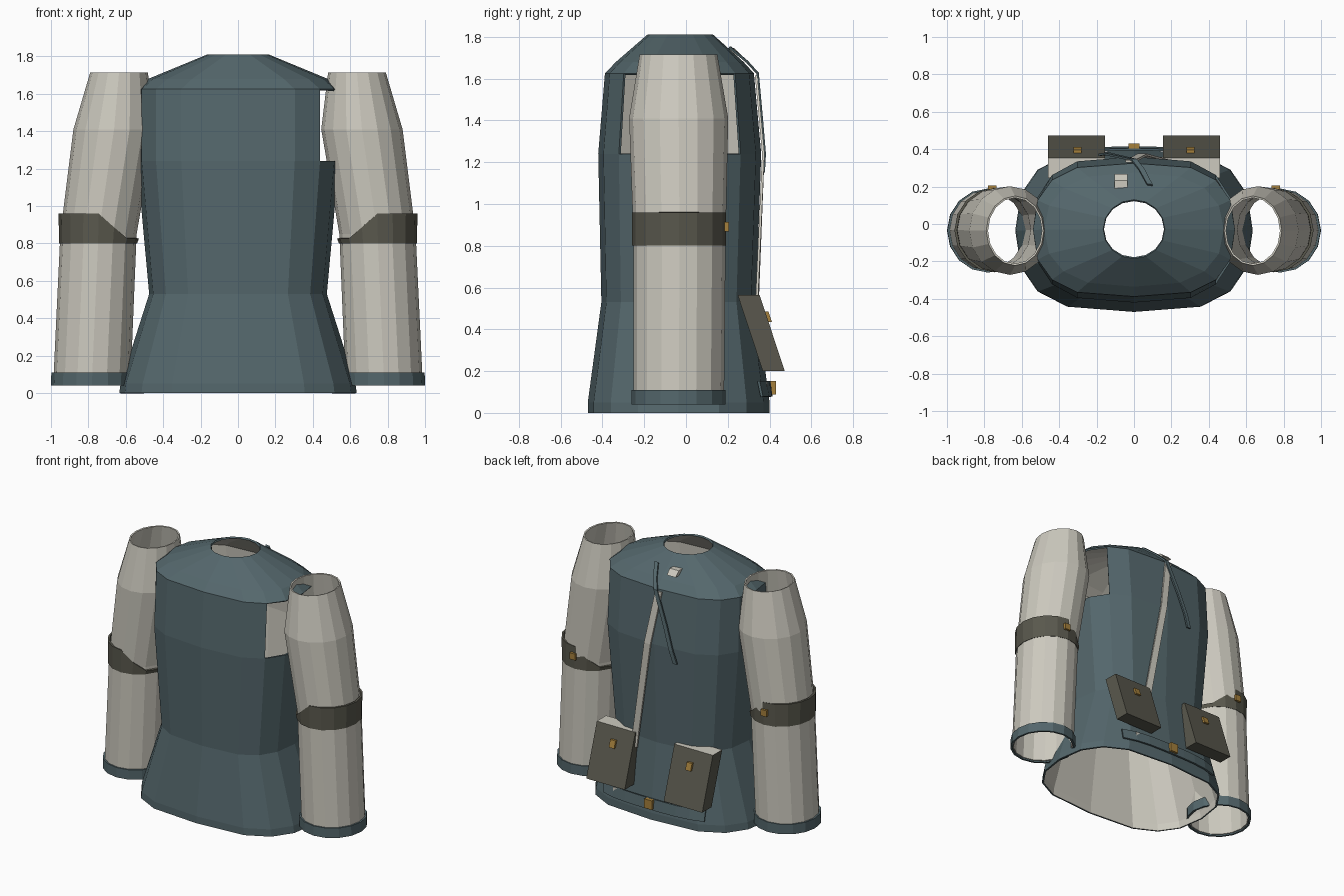
import bpy, bmesh
from math import sin, cos, pi, sqrt, copysign

cube = bpy.data.objects.get("Cube")
if cube:
    bpy.data.objects.remove(cube, do_unlink=True)


def material(name, r, g, b):
    m = bpy.data.materials.new(name)
    m.use_nodes = True
    m.diffuse_color = (r, g, b, 1)
    bsdf = m.node_tree.nodes["Principled BSDF"]
    bsdf.inputs["Base Color"].default_value = (r, g, b, 1)
    bsdf.inputs["Roughness"].default_value = 0.9
    return m


TEAL = material("dark teal cloth", 0.089, 0.136, 0.150)
LINEN = material("pale linen", 0.61, 0.59, 0.52)
LEATHER = material("dark olive leather", 0.10, 0.097, 0.074)
BRASS = material("brass", 0.376, 0.216, 0.045)
SIDES = 16


def finish(name, bm, mats, thickness=0, offset=-1, lining=0):
    mesh = bpy.data.meshes.new(name)
    bm.to_mesh(mesh)
    bm.free()
    for m in mats:
        mesh.materials.append(m)
    ob = bpy.data.objects.new(name, mesh)
    bpy.context.collection.objects.link(ob)
    if thickness:
        mod = ob.modifiers.new("cloth thickness", "SOLIDIFY")
        mod.thickness = thickness
        mod.offset = offset
        mod.material_offset = lining
    return ob


def skin(rings, skip=lambda row, col: False):
    """Join closed rings of points, from bottom to top, into an open tube."""
    bm = bmesh.new()
    rows = [[bm.verts.new(p) for p in ring] for ring in rings]
    for r, (low, high) in enumerate(zip(rows, rows[1:])):
        for c in range(SIDES):
            d = (c + 1) % SIDES
            if not skip(r, c):
                bm.faces.new((low[c], low[d], high[d], high[c]))
    return bm


def spow(v, e):
    return copysign(abs(v) ** e, v) if abs(v) > 1e-6 else 0.0


# Torso rings: height, half width, front y, back y, x and y roundness
TORSO = [(0, .635, -.47, .40, .6, .84),
         (.05, .628, -.47, .40, .6, .84),
         (.53, .475, -.405, .335, .6, .84),
         (1.24, .54, -.42, .36, .6, .84),
         (1.625, .54, -.388, .325, .6, .84),
         (1.68, .48, -.335, .275, .7, .9),
         (1.81, .165, -.185, .13, 1, 1)]
ARMHOLE_ROW = 3


def torso_ring(z, a, front, back, ex, ey):
    mid, b = (front + back) / 2, (back - front) / 2
    angles = [2 * pi * i / SIDES for i in range(SIDES)]
    return [(a * spow(cos(t), ex), mid + b * spow(sin(t), ey), z) for t in angles]


def back_y(x, z):
    """Depth of the torso's back surface at x and z."""
    for lo, hi in zip(TORSO, TORSO[1:]):
        if z <= hi[0]:
            break
    t = (z - lo[0]) / (hi[0] - lo[0])
    _, a, front, back, ex, ey = [p + (q - p) * t for p, q in zip(lo, hi)]
    c = min(1, abs(x) / a) ** (1 / ex)
    return (front + back) / 2 + (back - front) / 2 * sqrt(1 - c * c) ** ey


# Torso with open armholes and a pale lining
quarter = SIDES // 8
bm = skin([torso_ring(*row) for row in TORSO],
          lambda r, c: r == ARMHOLE_ROW and (c < quarter or c >= SIDES - quarter))
finish("torso", bm, [TEAL, LINEN], 0.012, -1, 1)


def oval(x_in, x_out, y_front, y_back, z, side, height=None):
    cx, cy = (x_in + x_out) / 2, (y_front + y_back) / 2
    rx, ry = (x_out - x_in) / 2, (y_back - y_front) / 2
    ring = []
    for i in range(SIDES):
        t = 2 * pi * i / SIDES
        h = height(cos(t) * side) if height else z
        ring.append((side * cx + rx * cos(t), cy + ry * sin(t), h))
    return ring


def box(name, centre, size, mat, slope=0.0, top=None):
    """Box whose depth shifts with height by the given slope."""
    bm = bmesh.new()
    bmesh.ops.create_cube(bm, size=1)
    for f in bm.faces:
        f.material_index = 1 if top and f.normal.z > 0.5 else 0
    for v in bm.verts:
        x, y, z = (v.co[i] * size[i] for i in range(3))
        v.co = (centre[0] + x, centre[1] + y + slope * z, centre[2] + z)
    return finish(name, bm, [mat, top] if top else [mat])


def band_top(outward):
    # The band is full height outside and drops toward the body
    if outward > -0.1:
        return 0.96
    return max(0.825, 0.92 - 0.11 * (-outward - 0.2) / 0.6)


# Sleeves, cuffs, arm bands, pouches: one set per side
for side, label in ((1, "left"), (-1, "right")):
    sleeve = [oval(.575, .988, -.25, .182, .05, side),
              oval(.542, .95, -.252, .19, .85, side),
              oval(.445, .88, -.272, .202, 1.41, side),
              oval(.482, .79, -.222, .15, 1.715, side)]
    finish(label + "_sleeve", skin(sleeve), [LINEN], 0.01)

    cuff = [oval(.56, 1.0, -.26, .19, .04, side),
            oval(.56, .998, -.26, .19, .11, side)]
    finish(label + "_cuff", skin(cuff), [TEAL], 0.014)

    band = [oval(.54, .956, -.258, .192, .80, side),
            oval(.53, .96, -.258, .192, .96, side, band_top)]
    finish(label + "_arm_band", skin(band), [LEATHER], 0.014)
    box(label + "_arm_band_buckle", (side * .757, .19, .89), (.045, .03, .045), BRASS)

    box(label + "_pouch", (side * .307, .36, .382), (.305, .105, .365),
        LEATHER, -.33, LINEN)
    box(label + "_pouch_clasp", (side * .303, .388, .46), (.042, .03, .05), BRASS, -.33)


def strip(name, path, width, mat, lift, upright=False):
    """Flat band laid over the torso's back along (x, z) points."""
    bm = bmesh.new()
    rows = []
    for x, z in path:
        row = []
        for s in (-.5, .5):
            px, pz = (x, z + s * width) if upright else (x + s * width, z)
            row.append(bm.verts.new((px, back_y(px, pz) + lift, pz)))
        rows.append(row)
    for p, q in zip(rows, rows[1:]):
        bm.faces.new((p[0], p[1], q[1], q[0]))
    bmesh.ops.recalc_face_normals(bm, faces=bm.faces)
    finish(name, bm, [mat], 0.012, 0)


# Straps and belt on the back
strip("pouch_strap", [(-.02, 1.615), (.045, 1.24), (.16, .54), (.165, .46)],
      .05, LINEN, .010)
strip("shoulder_strap", [(.085, 1.75), (.04, 1.68), (0, 1.625), (-.09, 1.4),
                         (-.145, 1.24), (-.175, 1.15)], .03, TEAL, .018)
strip("back_belt", [(x / 10, .115) for x in range(-4, 5)], .075, TEAL, .012, True)
box("belt_buckle", (0, .415, .12), (.06, .03, .065), BRASS)

# Small pale patches
box("shoulder_patch", (-.07, .225, 1.728), (.07, .05, .035), LINEN, -1.0)
box("belt_patch", (.28, .375, .125), (.05, .03, .045), LINEN)
